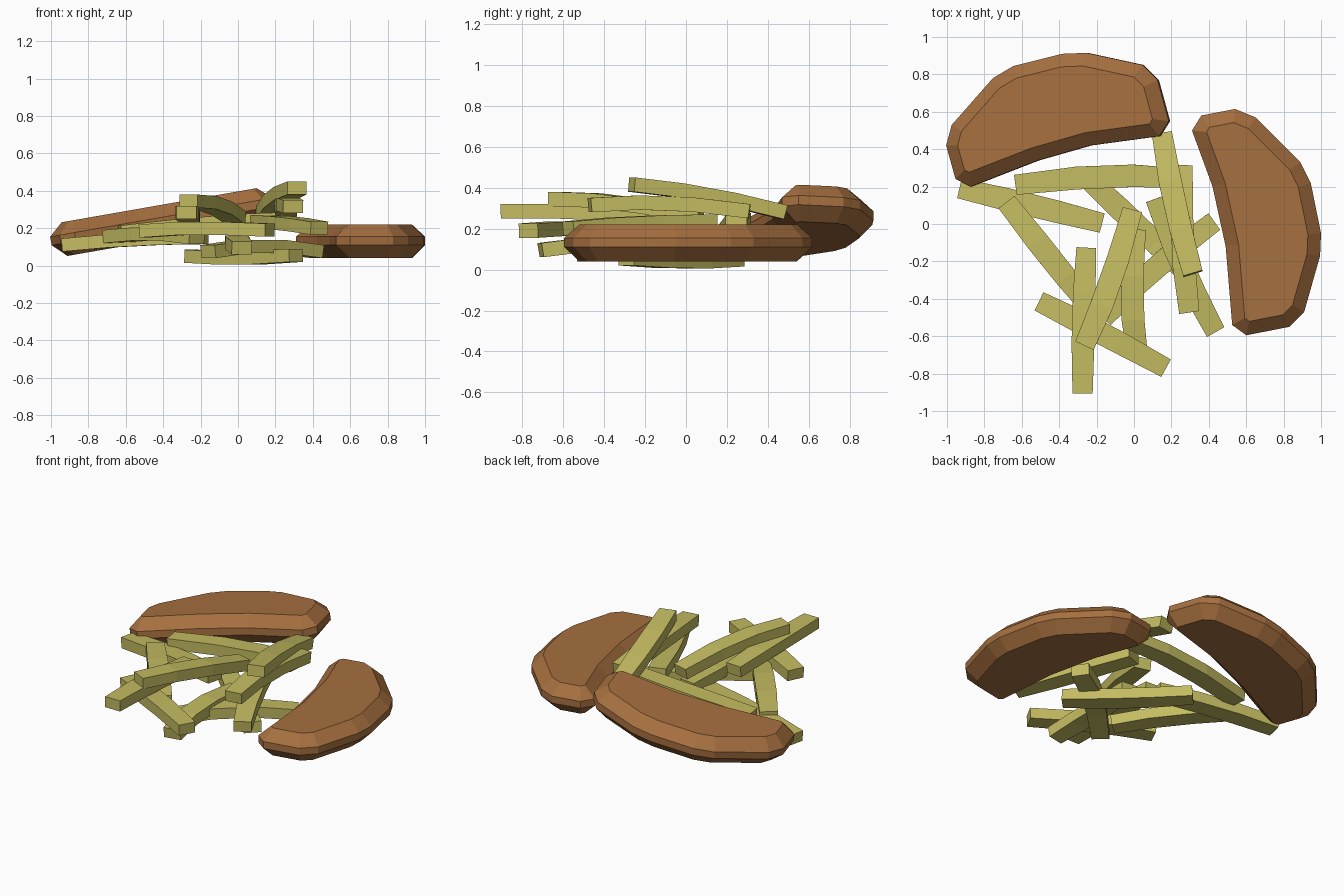
import bpy, bmesh
from mathutils import Vector


def material(name, color):
    m = bpy.data.materials.new(name)
    m.diffuse_color = (*color, 1)
    return m


potato = material("potato", (0.55, 0.50, 0.12))
crust = material("crust", (0.38, 0.16, 0.05))


def loft(name, rings, mat):
    """Skin a list of closed rings and cap both ends."""
    bm = bmesh.new()
    vs = [[bm.verts.new(p) for p in r] for r in rings]
    n = len(rings[0])
    for a, b in zip(vs, vs[1:]):
        for i in range(n):
            j = (i + 1) % n
            bm.faces.new((a[i], a[j], b[j], b[i]))
    bm.faces.new(vs[0])
    bm.faces.new(vs[-1])
    bmesh.ops.recalc_face_normals(bm, faces=bm.faces)
    me = bpy.data.meshes.new(name)
    bm.to_mesh(me)
    bm.free()
    me.materials.append(mat)
    ob = bpy.data.objects.new(name, me)
    bpy.context.collection.objects.link(ob)


def inset(pts, d):
    """Move a clockwise outline inward by d."""
    out = []
    for i, p in enumerate(pts):
        p = Vector(p)
        e1 = (p - Vector(pts[i - 1])).normalized()
        e2 = (Vector(pts[(i + 1) % len(pts)]) - p).normalized()
        n1, n2 = Vector((e1.y, -e1.x)), Vector((e2.y, -e2.x))
        out.append(p + (n1 + n2) * d / (1 + n1.dot(n2)))
    return out


def patty(name, outline, z0, slope):
    # four levels: inset underside, two side bands, inset top
    rings = []
    for d, h in ((0.07, -0.09), (0, -0.02), (0, 0.025), (0.07, 0.09)):
        rings.append([(x - slope * h, y, z0 + slope * x + h)
                      for x, y in inset(outline, d)])
    loft(name, rings, crust)


# Breaded fillets
patty("fillet_right", [
    (0.31, 0.50), (0.36, 0.58), (0.54, 0.615), (0.65, 0.57), (0.89, 0.33),
    (0.945, 0.22), (1.0, -0.05), (0.995, -0.17), (0.91, -0.47), (0.83, -0.55),
    (0.60, -0.595), (0.525, -0.54), (0.49, -0.12), (0.42, 0.2)], 0.13, 0)
patty("fillet_left", [
    (-1.0, 0.42), (-0.97, 0.53), (-0.75, 0.78), (-0.64, 0.845), (-0.38, 0.91),
    (-0.25, 0.915), (0.05, 0.85), (0.13, 0.77), (0.19, 0.55), (0.14, 0.47),
    (-0.23, 0.42), (-0.51, 0.34), (-0.87, 0.20), (-0.95, 0.24)], 0.304, 0.175)


def fry(name, a, m, b):
    # bent four-sided bar through start, middle and end
    a, m, b = Vector(a), Vector(m), Vector(b)
    c = 2 * m - (a + b) / 2
    rings = []
    for t, w in ((0, 0.054), (0.33, 0.061), (0.67, 0.06), (1, 0.053)):
        p = a * (1 - t) ** 2 + c * 2 * t * (1 - t) + b * t * t
        d = ((c - a) * (1 - t) + (b - c) * t).normalized()
        s = d.cross(Vector((0, 0, 1))).normalized()
        u = s.cross(d)
        rings.append([p + s * w * i + u * 0.035 * j
                      for i, j in ((-1, -1), (1, -1), (1, 1), (-1, 1))])
    loft(name, rings, potato)


# Pile of fries
fries = [
    ((0.15, 0.48, 0.28), (0.22, 0.10, 0.365), (0.315, -0.265, 0.415)),
    ((0.295, -0.47, 0.315), (0.26, -0.1, 0.325), (0.26, 0.31, 0.285)),
    ((-0.63, 0.21, 0.18), (-0.15, 0.255, 0.23), (0.25, 0.245, 0.25)),
    ((-0.505, -0.415, 0.185), (-0.2, -0.57, 0.2), (0.17, -0.77, 0.19)),
    ((-0.275, -0.905, 0.285), (-0.27, -0.5, 0.28), (-0.255, -0.13, 0.255)),
    ((-0.265, -0.65, 0.345), (-0.13, -0.32, 0.325), (-0.01, 0.07, 0.255)),
    ((0.02, -0.71, 0.095), (-0.01, -0.4, 0.125), (0.01, -0.03, 0.115)),
    ((-0.68, 0.115, 0.155), (-0.44, -0.19, 0.17), (-0.22, -0.46, 0.15)),
    ((-0.93, 0.19, 0.11), (-0.55, 0.10, 0.14), (-0.17, 0.005, 0.15)),
    ((-0.25, 0.245, 0.05), (0.02, -0.01, 0.04), (0.31, -0.29, 0.055)),
    ((0.425, 0.01, 0.075), (0.12, -0.23, 0.105), (-0.16, -0.5, 0.075)),
    ((0.115, 0.135, 0.235), (0.27, -0.25, 0.225), (0.435, -0.575, 0.2)),
]
for i, pts in enumerate(fries):
    fry(f"fry_{i + 1}", *pts)
